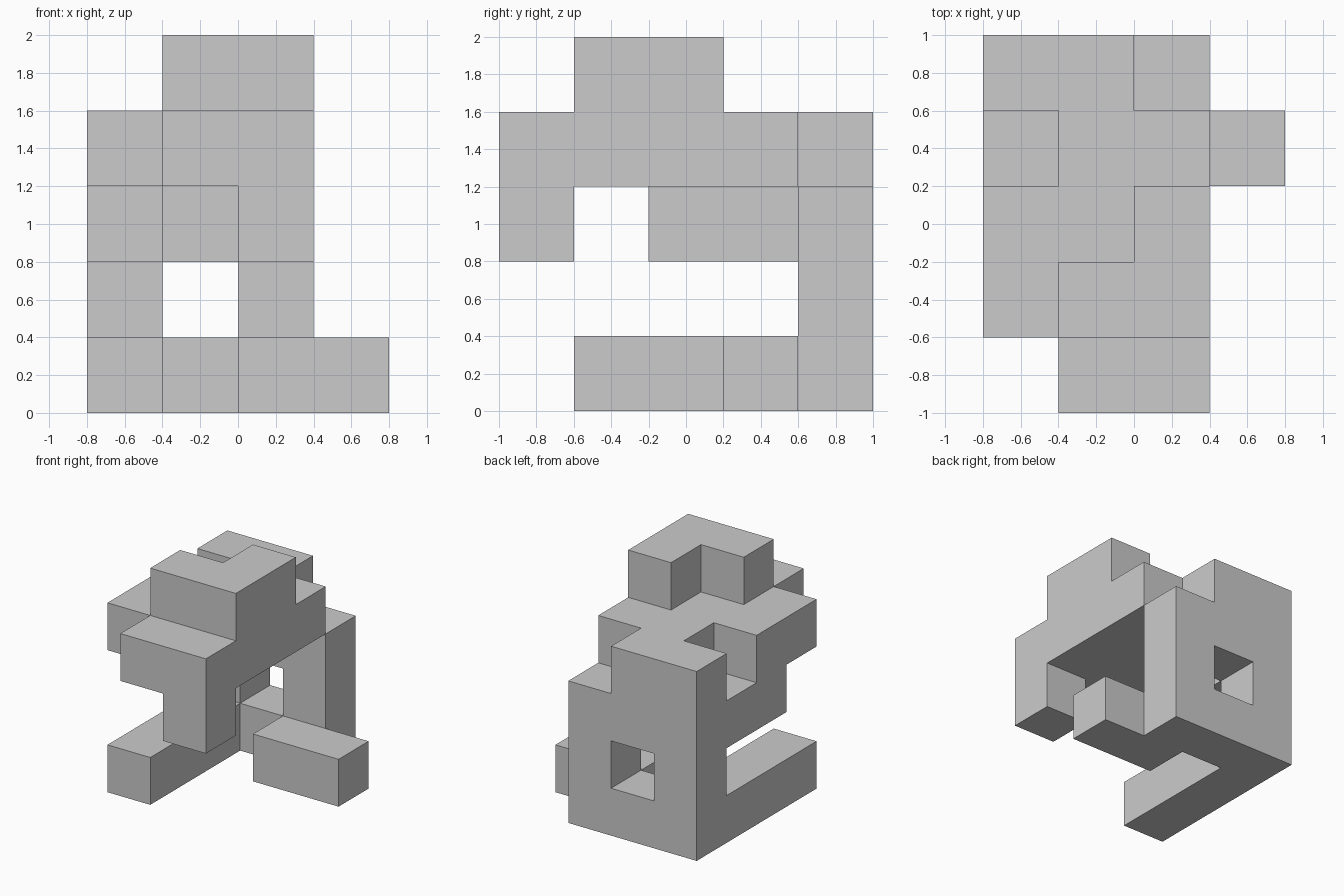
import bpy, bmesh
from mathutils import Vector

if "Cube" in bpy.data.objects:
    bpy.data.objects.remove(bpy.data.objects["Cube"])

CELL = 0.4
ORIGIN = Vector((-0.8, -1.0, 0.0))

# Each part is a list of boxes in grid cells: (x, y, z start), (x, y, z end, exclusive)
PARTS = {
    "left_foot":   [((0, 1, 0), (1, 5, 1))],
    "back_sill":   [((0, 4, 0), (3, 5, 1))],
    "right_foot":  [((2, 3, 0), (4, 4, 1))],
    "back_posts":  [((0, 4, 1), (1, 5, 4)), ((2, 4, 1), (3, 5, 3))],
    "back_lintel": [((1, 4, 2), (2, 5, 4))],
    "left_shelf":  [((0, 2, 2), (1, 4, 3))],
    "roof":        [((1, 0, 3), (3, 4, 4)), ((0, 1, 3), (1, 3, 4))],
    "front_drop":  [((2, 0, 2), (3, 1, 3))],
    "crown":       [((1, 1, 4), (3, 2, 5)), ((2, 2, 4), (3, 3, 5))],
}

# Gather all filled cells
filled = {
    (x, y, z)
    for boxes in PARTS.values()
    for a, b in boxes
    for x in range(a[0], b[0])
    for y in range(a[1], b[1])
    for z in range(a[2], b[2])
}

# Skin: one outward quad wherever a filled cell meets an empty one
bm = bmesh.new()
for cell in sorted(filled):
    for axis in range(3):
        for side in (0, 1):
            neighbour = list(cell)
            neighbour[axis] += 2 * side - 1
            if tuple(neighbour) in filled:
                continue
            u, v = (axis + 1) % 3, (axis + 2) % 3
            corners = []
            for du, dv in ((0, 0), (1, 0), (1, 1), (0, 1)):
                p = Vector(cell)
                p[axis] += side
                p[u] += du
                p[v] += dv
                corners.append(bm.verts.new(ORIGIN + p * CELL))
            bm.faces.new(corners if side else corners[::-1])

# Weld the quads and merge coplanar ones into clean flat faces
bmesh.ops.remove_doubles(bm, verts=bm.verts, dist=0.001)
bmesh.ops.dissolve_limit(bm, angle_limit=0.01, verts=bm.verts, edges=bm.edges)

mesh = bpy.data.meshes.new("block_structure")
bm.to_mesh(mesh)
bm.free()
bpy.context.collection.objects.link(bpy.data.objects.new("block_structure", mesh))
